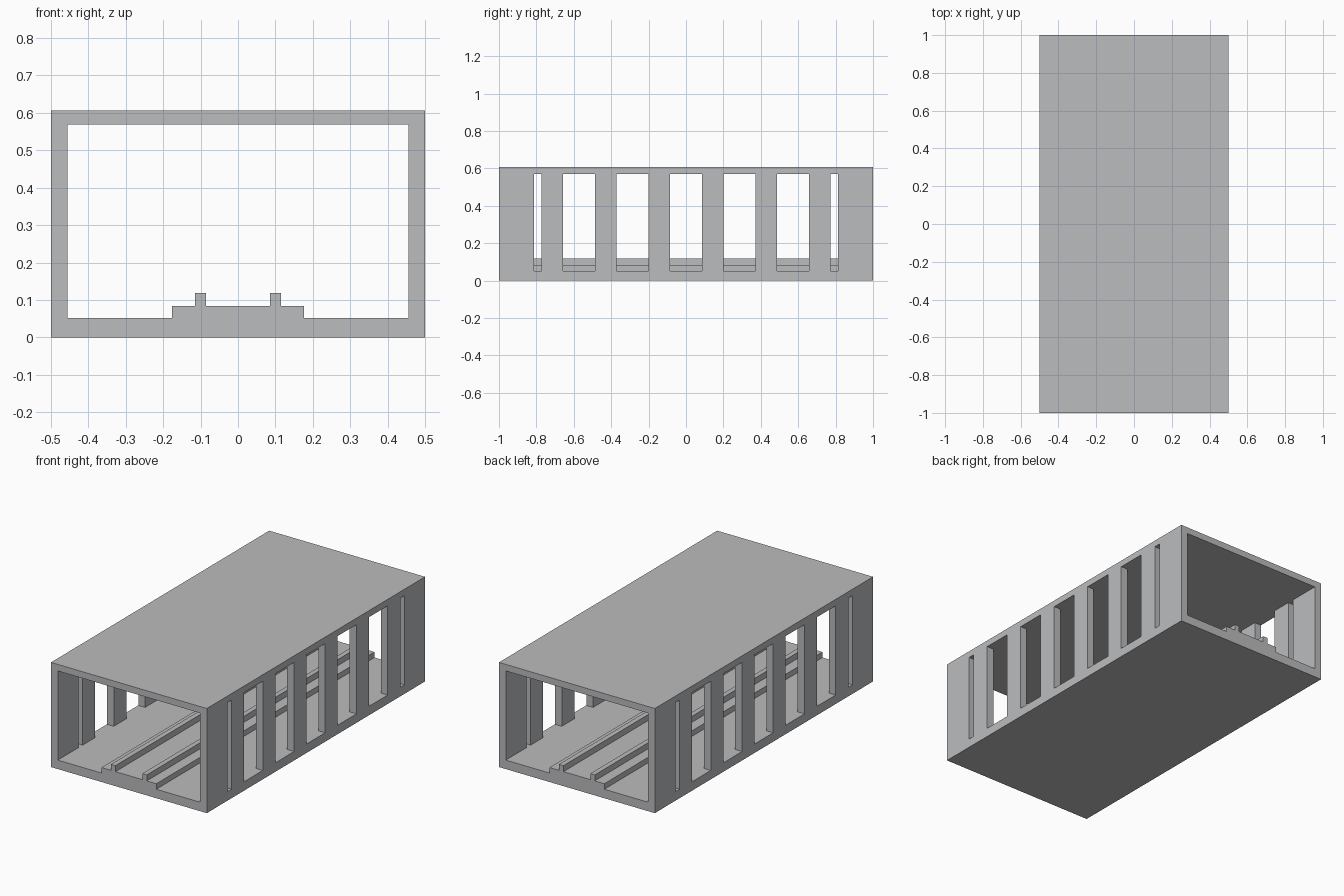
import bpy, bmesh

cube = bpy.data.objects.get("Cube")
if cube:
    bpy.data.objects.remove(cube, do_unlink=True)

# Single flat grey
grey = bpy.data.materials.new("concrete_grey")
grey.use_nodes = True
color = (0.5, 0.503, 0.515, 1)
grey.diffuse_color = color
grey.node_tree.nodes["Principled BSDF"].inputs["Base Color"].default_value = color


def finish(name, bm):
    bmesh.ops.remove_doubles(bm, verts=bm.verts, dist=1e-5)
    bmesh.ops.recalc_face_normals(bm, faces=bm.faces)
    mesh = bpy.data.meshes.new(name)
    bm.to_mesh(mesh)
    bm.free()
    mesh.materials.append(grey)
    obj = bpy.data.objects.new(name, mesh)
    bpy.context.collection.objects.link(obj)
    return obj


def solid_from_cells(name, cuts, is_solid):
    """Skin the filled cells of an uneven grid with quads."""
    bm = bmesh.new()
    size = [len(c) - 1 for c in cuts]

    def filled(cell):
        return all(0 <= cell[a] < size[a] for a in range(3)) and is_solid(*cell)

    for i in range(size[0]):
        for j in range(size[1]):
            for k in range(size[2]):
                cell = (i, j, k)
                if not filled(cell):
                    continue
                for axis in range(3):
                    u, v = [a for a in range(3) if a != axis]
                    for side in (0, 1):
                        near = list(cell)
                        near[axis] += 2 * side - 1
                        if filled(near):
                            continue
                        corners = []
                        for du, dv in ((0, 0), (1, 0), (1, 1), (0, 1)):
                            p = list(cell)
                            p[axis] += side
                            p[u] += du
                            p[v] += dv
                            corners.append(bm.verts.new([cuts[a][p[a]] for a in range(3)]))
                        bm.faces.new(corners)
    return finish(name, bm)


# Open-ended tunnel shell: odd cells along its length are window openings
half = [0.085, 0.2, 0.372, 0.487, 0.657, 0.773, 0.812, 1.0]
y_cuts = [-y for y in reversed(half)] + half
x_cuts = [-0.5, -0.456, 0.456, 0.5]
z_cuts = [0, 0.052, 0.569, 0.607]
solid_from_cells("tunnel_shell", (x_cuts, y_cuts, z_cuts),
                 lambda i, j, k: k != 1 or (i != 1 and j % 2 == 0))

# Track bed with two raised rails, running the full length
track_x = [-0.176, -0.115, -0.086, 0.086, 0.115, 0.176]
track_z = [0.052, 0.084, 0.119]
solid_from_cells("track_bed_with_rails", (track_x, [-1, 1], track_z),
                 lambda i, j, k: k == 0 or i in (1, 3))
